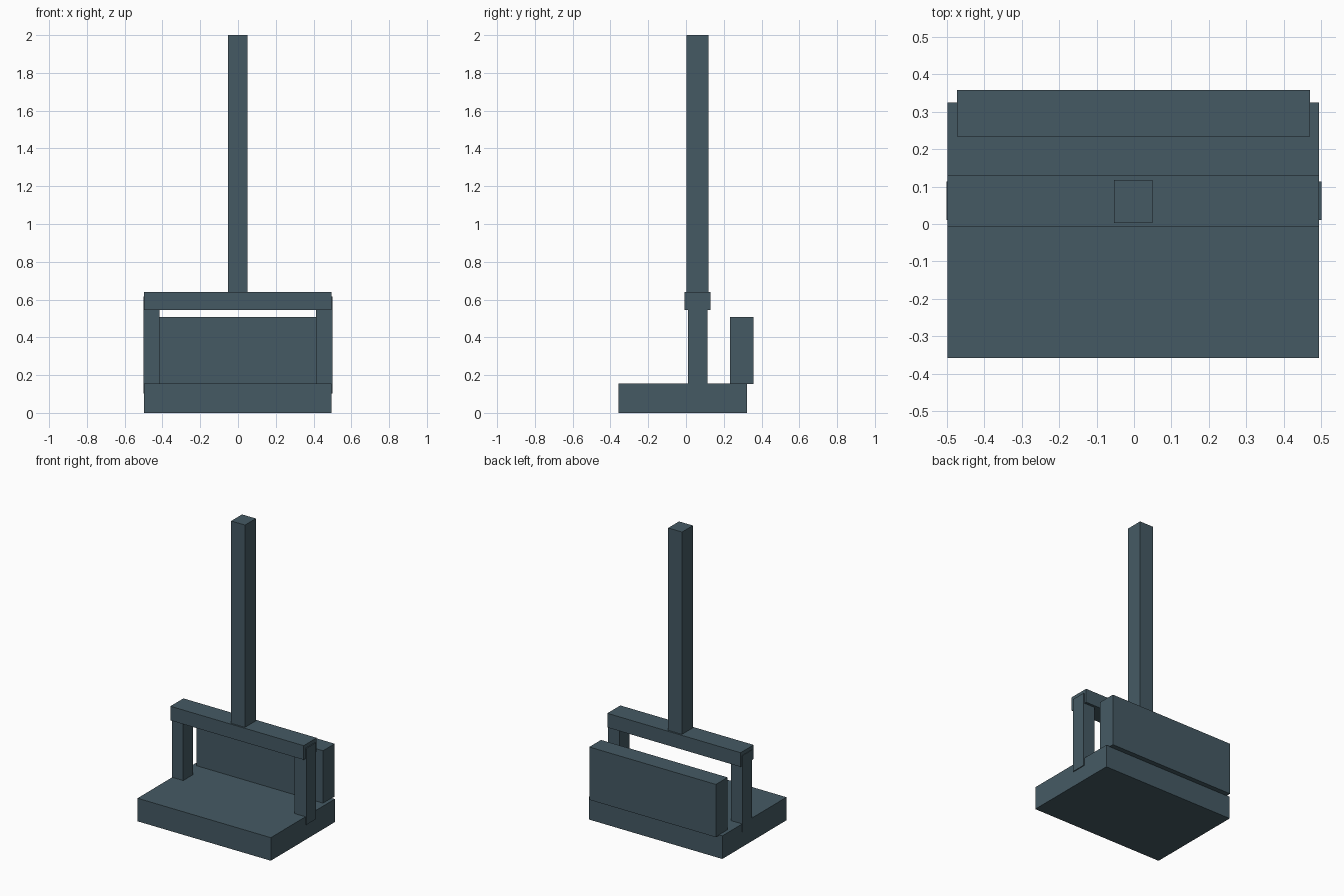
import bpy
import bmesh
from mathutils import Vector

cube = bpy.data.objects.get("Cube")
if cube:
    bpy.data.objects.remove(cube, do_unlink=True)

# Single slate blue-grey finish
COLOR = (0.0595, 0.1022, 0.1274, 1.0)
slate = bpy.data.materials.new("slate_grey")
slate.use_nodes = True
slate.diffuse_color = COLOR
bsdf = next(n for n in slate.node_tree.nodes if n.type == "BSDF_PRINCIPLED")
bsdf.inputs["Base Color"].default_value = COLOR


def box(name, x, y, z):
    """Flat-shaded box spanning the given (low, high) ranges."""
    low, high = map(Vector, zip(x, y, z))
    bm = bmesh.new()
    bmesh.ops.create_cube(bm, size=1)
    for v in bm.verts:
        v.co *= high - low
    mesh = bpy.data.meshes.new(name)
    bm.to_mesh(mesh)
    bm.free()
    mesh.materials.append(slate)
    obj = bpy.data.objects.new(name, mesh)
    obj.location = (low + high) / 2
    bpy.context.collection.objects.link(obj)
    return obj


# Base slab and the raised panel along its rear edge
box("base", (-0.497, 0.494), (-0.357, 0.324), (0, 0.155))
box("back_panel", (-0.472, 0.469), (0.233, 0.357), (0.152, 0.507))

# Uprights, sunk into the base and standing slightly proud of its sides
for name, x in (("right_upright", (-0.5, -0.415)), ("left_upright", (0.414, 0.5))):
    box(name, x, (0.011, 0.113), (0.102, 0.615))

# Crossbar over the uprights, with the tall handle on top
box("crossbar", (-0.497, 0.494), (-0.008, 0.13), (0.545, 0.64))
box("handle", (-0.053, 0.05), (0.003, 0.118), (0.638, 2.0))
